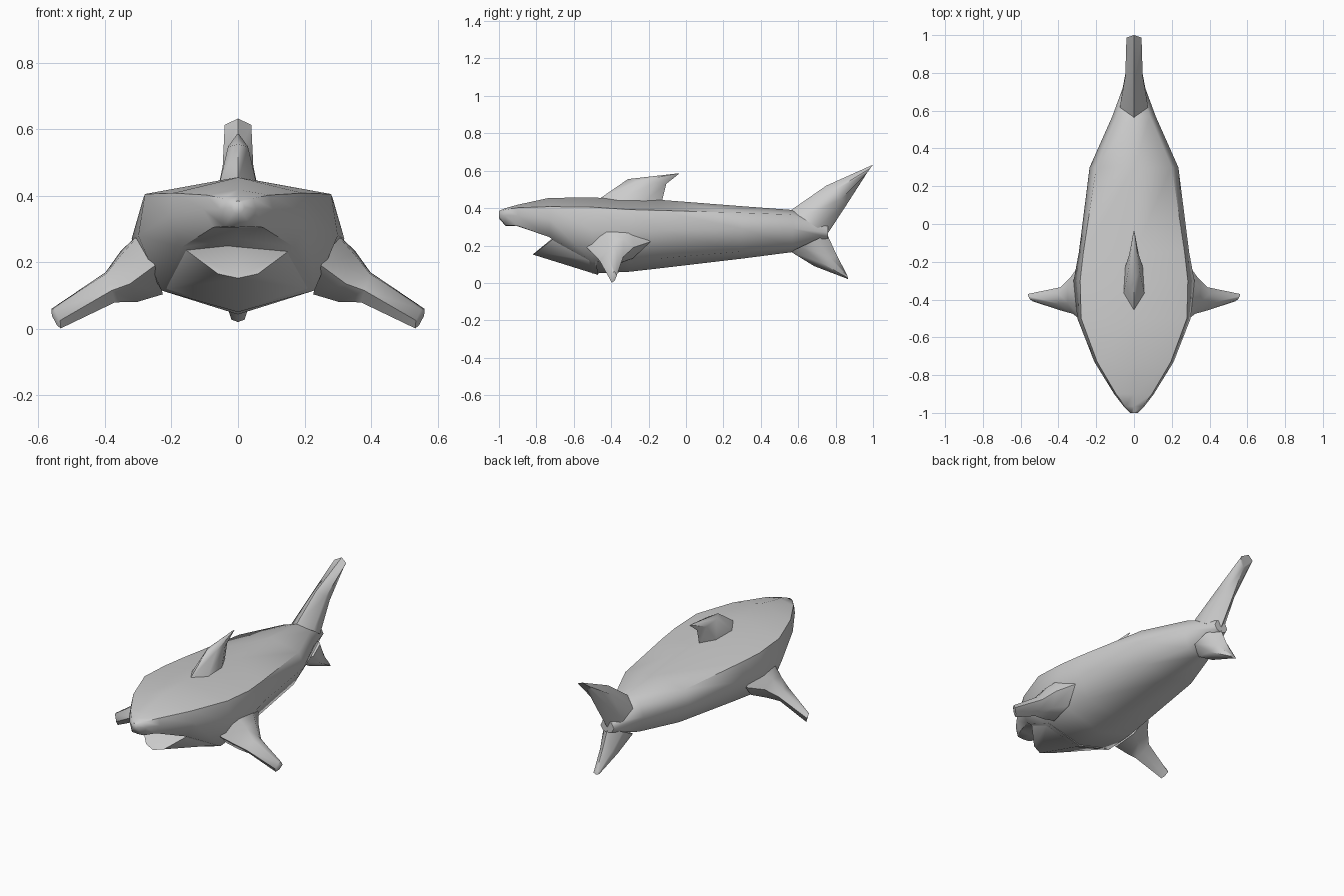
import bpy, bmesh, math
from mathutils import Vector

if "Cube" in bpy.data.objects:
    bpy.data.objects.remove(bpy.data.objects["Cube"])


def finish(name, bm, angle=60):
    bmesh.ops.recalc_face_normals(bm, faces=bm.faces)
    me = bpy.data.meshes.new(name)
    bm.to_mesh(me)
    bm.free()
    ob = bpy.data.objects.new(name, me)
    bpy.context.collection.objects.link(ob)
    bpy.ops.object.select_all(action='DESELECT')
    ob.select_set(True)
    bpy.context.view_layer.objects.active = ob
    bpy.ops.object.shade_smooth_by_angle(angle=math.radians(angle))
    return ob


def loft(name, rings, angle=60):
    bm = bmesh.new()
    vs = [[bm.verts.new(p) for p in r] for r in rings]
    n = len(vs[0])
    for a, b in zip(vs, vs[1:]):
        for i in range(n):
            j = (i + 1) % n
            bm.faces.new((a[i], a[j], b[j], b[i]))
    bm.faces.new(vs[0])
    bm.faces.new(vs[-1])
    return finish(name, bm, angle)


def fin(name, sections, normal):
    # each section: leading point, trailing point, half thickness
    n = Vector(normal).normalized()
    rings = []
    for lead, trail, t in sections:
        a, b = Vector(lead), Vector(trail)
        p, q = a.lerp(b, 0.3), a.lerp(b, 0.72)
        rings.append([a, p + n * t, q + n * t * 0.85, b, q - n * t * 0.85, p - n * t])
    return loft(name, rings)


# Body: y, top, bottom, then (half width, height) of shoulder, flank and belly edge
body = [
    (-1.00, .385, .345, .015, .38, .02, .365, .012, .35),
    (-.965, .40, .305, .045, .392, .055, .36, .04, .308),
    (-.90, .418, .303, .095, .402, .105, .36, .075, .305),
    (-.73, .455, .27, .195, .408, .21, .34, .17, .245),
    (-.50, .456, .05, .28, .405, .30, .28, .23, .115),
    (-.30, .452, .06, .285, .392, .32, .27, .22, .12),
    (-.15, .445, .077, .268, .388, .292, .28, .205, .13),
    (.30, .41, .13, .20, .375, .235, .29, .165, .168),
    (.57, .39, .165, .085, .365, .115, .29, .08, .19),
    (.76, .31, .235, .03, .30, .045, .27, .03, .245),
]
rings = []
for y, top, bot, *e in body:
    half = [(e[0], y, e[1]), (e[2], y, e[3]), (e[4], y, e[5])]
    rings.append([(0, y, top)] + half + [(0, y, bot)]
                 + [(-x, yy, z) for x, yy, z in reversed(half)])
loft("body", rings)

# Lower jaw: wedge under the snout
bm = bmesh.new()
for x, y, z in [(0, -.82, .152), (.06, -.80, .165), (.165, -.70, .243), (.23, -.48, .115),
                (0, -.47, .043), (0, -.70, .25), (.22, -.50, .25)]:
    for s in ((1, -1) if x else (1,)):
        bm.verts.new((s * x, y, z))
bmesh.ops.convex_hull(bm, input=bm.verts)
finish("lower_jaw", bm, 45)

# Fins on the centre line
fin("dorsal_fin", [((0, -.47, .445), (0, -.13, .43), .055),
                   ((0, -.31, .555), (0, -.105, .53), .03),
                   ((0, -.05, .585), (0, -.035, .585), .003)], (1, 0, 0))
fin("tail_upper_lobe", [((0, .56, .388), (0, .755, .26), .075),
                        ((0, .75, .52), (0, .86, .42), .046),
                        ((0, 1.0, .632), (0, .955, .57), .04)], (1, 0, 0))
fin("tail_lower_lobe", [((0, .56, .167), (0, .755, .26), .075),
                        ((0, .685, .09), (0, .805, .15), .046),
                        ((0, .868, .02), (0, .86, .045), .02)], (1, 0, 0))

# Pectoral fins, one each side
for s, side in ((1, "left"), (-1, "right")):
    fin(side + "_pectoral_fin", [((s * .25, -.53, .19), (s * .27, -.19, .22), .10),
                                 ((s * .325, -.475, .135), (s * .335, -.28, .19), .075),
                                 ((s * .38, -.46, .115), (s * .39, -.335, .14), .045),
                                 ((s * .535, -.41, .025), (s * .56, -.37, .04), .03)],
        (s * .3, 0, .95))
